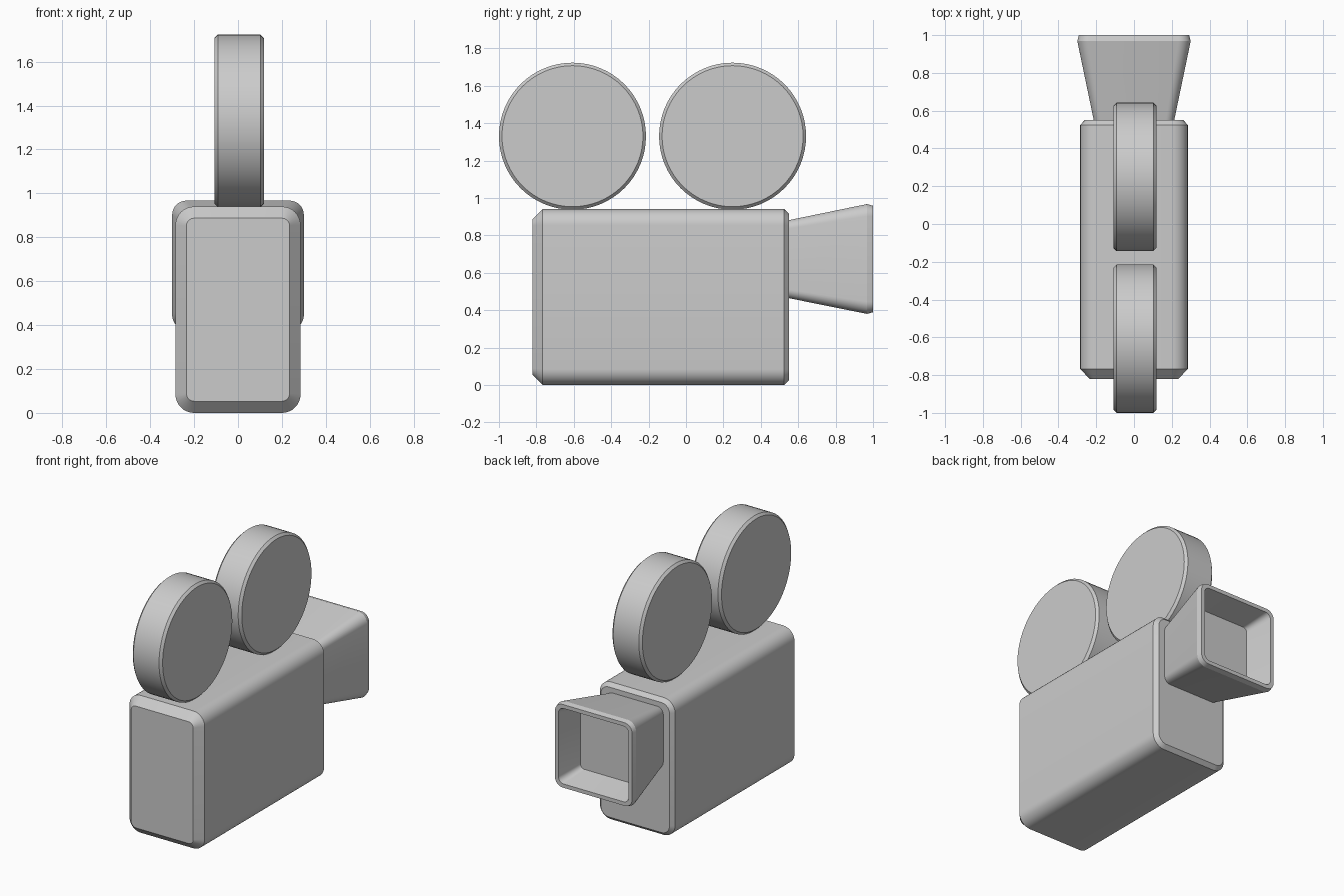
import bpy, bmesh, math
from mathutils import Matrix

if "Cube" in bpy.data.objects:
    bpy.data.objects.remove(bpy.data.objects["Cube"])


def finish(bm, name, angle):
    bmesh.ops.recalc_face_normals(bm, faces=bm.faces)
    mesh = bpy.data.meshes.new(name)
    bm.to_mesh(mesh)
    bm.free()
    obj = bpy.data.objects.new(name, mesh)
    bpy.context.collection.objects.link(obj)
    bpy.ops.object.select_all(action='DESELECT')
    obj.select_set(True)
    bpy.context.view_layer.objects.active = obj
    bpy.ops.object.shade_smooth_by_angle(angle=math.radians(angle))
    return obj


def rounded_ring(bm, y, half_w, z0, z1, r, steps=8):
    """Rounded rectangle in the XZ plane at depth y."""
    ring = []
    corners = [(half_w - r, z1 - r), (r - half_w, z1 - r),
               (r - half_w, z0 + r), (half_w - r, z0 + r)]
    for q, (cx, cz) in enumerate(corners):
        for i in range(steps + 1):
            a = math.pi / 2 * (q + i / steps)
            ring.append(bm.verts.new((cx + r * math.cos(a), y, cz + r * math.sin(a))))
    return ring


def loft(name, sections, angle=25):
    """Skin a sequence of rounded rectangles and cap both ends."""
    bm = bmesh.new()
    rings = [rounded_ring(bm, *s) for s in sections]
    for a, b in zip(rings, rings[1:]):
        for i in range(len(a)):
            j = (i + 1) % len(a)
            bm.faces.new((a[i], a[j], b[j], b[i]))
    bm.faces.new(rings[0])
    bm.faces.new(rings[-1])
    return finish(bm, name, angle)


def reel(name, y):
    """Film reel: disc on the X axis with a chamfered rim."""
    bm = bmesh.new()
    turn = Matrix.Translation((0.005, y, 1.33)) @ Matrix.Rotation(math.pi / 2, 4, 'Y')
    bmesh.ops.create_cone(bm, cap_ends=True, segments=64, radius1=0.393,
                          radius2=0.393, depth=0.226, matrix=turn)
    rims = [e for e in bm.edges if any(len(f.verts) > 4 for f in e.link_faces)]
    bmesh.ops.bevel(bm, geom=rims, offset=0.016, segments=1, affect='EDGES')
    return finish(bm, name, 25)


# Camera body: rounded box, wide chamfer at the front, narrow one at the lens end
loft("camera_body", [
    (-0.82, 0.235, 0.053, 0.887, 0.035),
    (-0.767, 0.285, 0.0, 0.94, 0.085),
    (0.525, 0.285, 0.0, 0.94, 0.085),
    (0.55, 0.26, 0.025, 0.915, 0.06),
])

# Lens hood: flared outer shell, bevelled rim, then a shallow recess
loft("lens_hood", [
    (0.545, 0.212, 0.465, 0.88, 0.045),
    (0.968, 0.30, 0.38, 0.967, 0.065),
    (1.0, 0.292, 0.389, 0.958, 0.057),
    (1.0, 0.266, 0.415, 0.932, 0.04),
    (0.82, 0.225, 0.455, 0.892, 0.03),
])

# Film reels
reel("front_reel", -0.607)
reel("rear_reel", 0.249)
